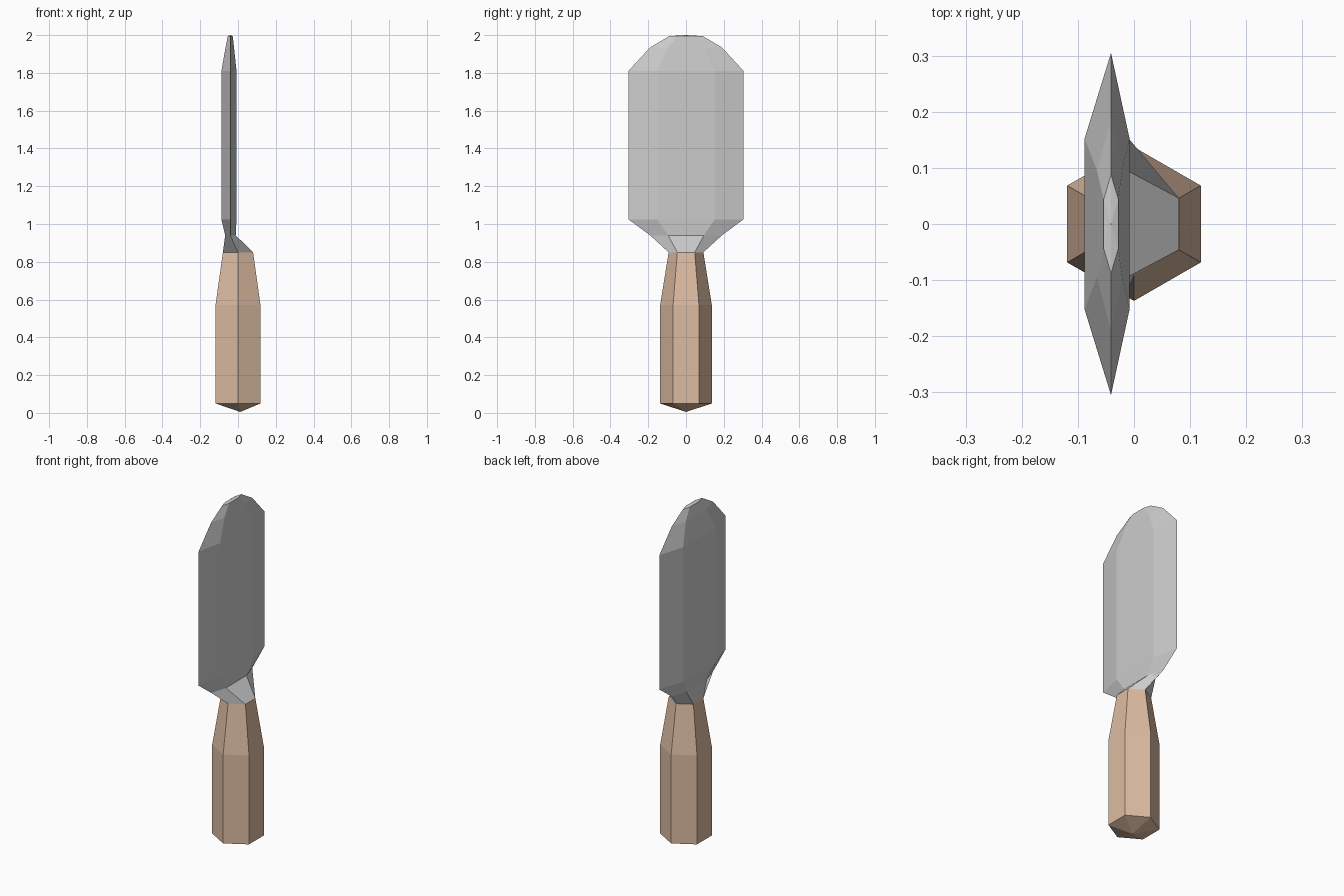
import bpy, bmesh

if "Cube" in bpy.data.objects:
    bpy.data.objects.remove(bpy.data.objects["Cube"])


def ring(z, left, right, mid, half):
    """Six-sided section: points at +-half on y, flat sides at left and right."""
    return [(mid, half, z), (left, half / 2, z), (left, -half / 2, z),
            (mid, -half, z), (right, -half / 2, z), (right, half / 2, z)]


def loft(name, sections, bottom=None, top=None, color=None):
    bm = bmesh.new()
    rows = [[bm.verts.new(p) for p in ring(*s)] for s in sections]
    for a, b in zip(rows, rows[1:]):
        for i in range(6):
            j = (i + 1) % 6
            bm.faces.new((a[i], a[j], b[j], b[i]))
    # close an end with a fan of triangles
    for tip, row in ((bottom, rows[0]), (top, rows[-1])):
        if tip:
            v = bm.verts.new(tip)
            for i in range(6):
                bm.faces.new((row[i], row[(i + 1) % 6], v))
    bmesh.ops.recalc_face_normals(bm, faces=bm.faces)
    mesh = bpy.data.meshes.new(name)
    bm.to_mesh(mesh)
    bm.free()
    obj = bpy.data.objects.new(name, mesh)
    bpy.context.collection.objects.link(obj)
    if color:
        mat = bpy.data.materials.new(name + "_color")
        mat.diffuse_color = color
        mat.use_nodes = True
        mat.node_tree.nodes["Principled BSDF"].inputs["Base Color"].default_value = mat.diffuse_color
        mesh.materials.append(mat)
    return obj


# wooden handle with a pointed butt, tapering towards the blade
loft("handle", [
    (0.05, -0.119, 0.119, 0, 0.137),
    (0.57, -0.119, 0.119, 0, 0.137),
    (0.85, -0.08, 0.08, 0, 0.092),
], bottom=(0.012, 0, 0.005), color=(0.72, 0.5, 0.36, 1))

# flat blade, including the neck that grows out of the handle
blade = loft("blade", [
    (0.85, -0.08, 0.08, 0, 0.092),
    (0.94, -0.068, -0.012, -0.041, 0.19),
    (1.025, -0.088, -0.008, -0.041, 0.305),
    (1.81, -0.088, -0.008, -0.041, 0.305),
    (1.935, -0.066, -0.021, -0.041, 0.19),
    (1.995, -0.054, -0.028, -0.041, 0.088),
], top=(-0.041, 0, 2.0))
